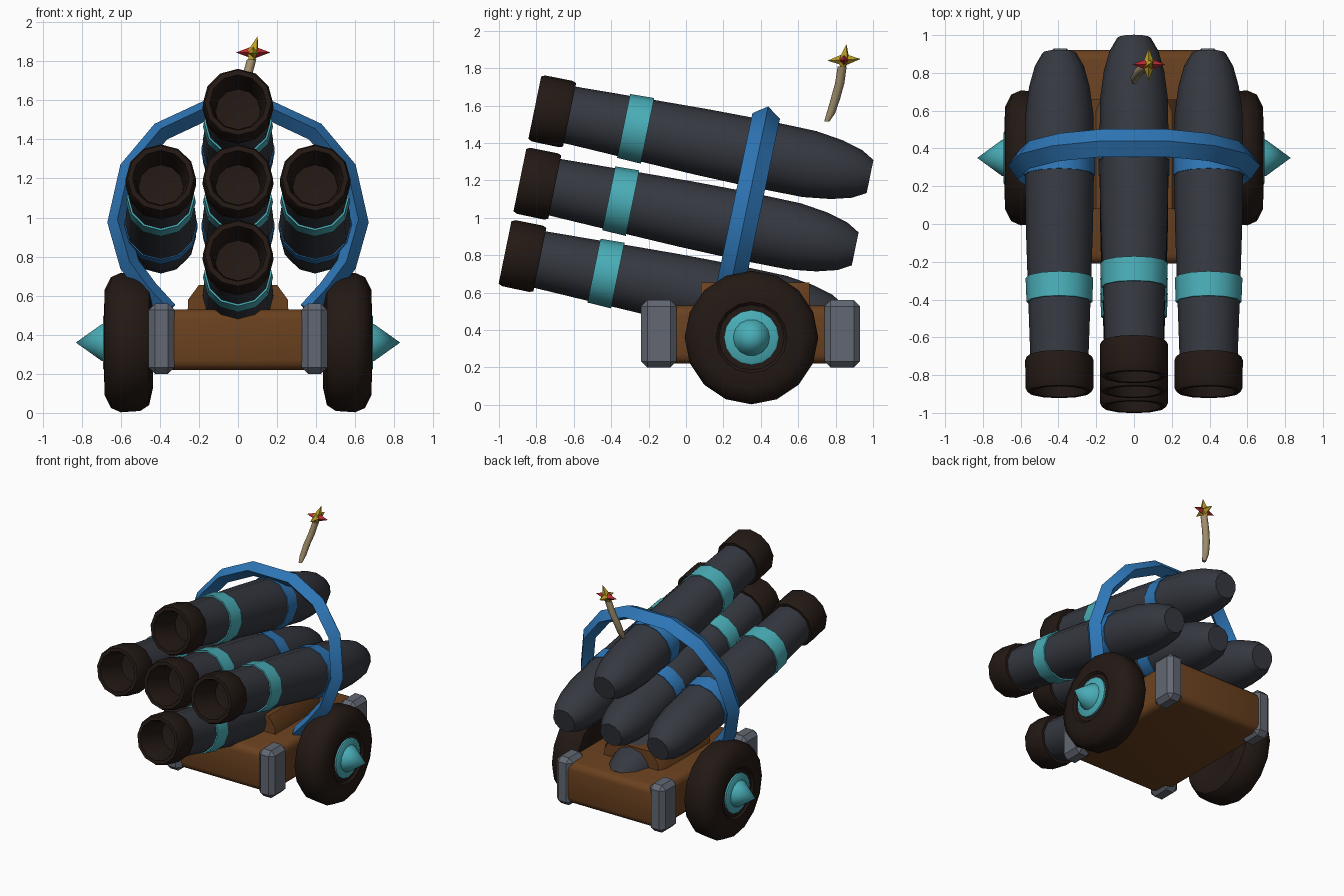
import bpy, bmesh, math
from mathutils import Vector, Matrix

if "Cube" in bpy.data.objects:
    bpy.data.objects.remove(bpy.data.objects["Cube"])


def material(name, rgb):
    m = bpy.data.materials.new(name)
    m.diffuse_color = tuple((c / 255) ** 2.2 for c in rgb) + (1,)
    m.use_nodes = True
    m.node_tree.nodes["Principled BSDF"].inputs["Base Color"].default_value = m.diffuse_color
    return m


IRON = material("iron", (56, 59, 66))
DARK = material("dark", (40, 31, 27))
TEAL = material("teal", (75, 172, 182))
BLUE = material("blue", (50, 118, 182))
WOOD = material("wood", (106, 67, 36))
STEEL = material("steel", (98, 103, 114))
ROPE = material("rope", (165, 145, 110))
GOLD = material("gold", (190, 160, 40))
RED = material("red", (180, 45, 50))


def finish(bm, name, mat, smooth=35):
    bmesh.ops.recalc_face_normals(bm, faces=bm.faces)
    me = bpy.data.meshes.new(name)
    bm.to_mesh(me)
    bm.free()
    ob = bpy.data.objects.new(name, me)
    bpy.context.collection.objects.link(ob)
    me.materials.append(mat)
    if smooth:
        bpy.ops.object.select_all(action='DESELECT')
        ob.select_set(True)
        bpy.context.view_layer.objects.active = ob
        bpy.ops.object.shade_smooth_by_angle(angle=math.radians(smooth))
    return ob


def skin(bm, rings, closed=True):
    """Bridge successive rings of vertices."""
    for a, b in zip(rings, rings[1:]):
        n = len(a)
        for i in range(n):
            j = (i + 1) % n
            bm.faces.new((a[i], a[j], b[j], b[i]))
    if closed:
        bm.faces.new(rings[0])
        bm.faces.new(rings[-1])


def lathe(name, profile, origin, axis, mat, sides=12, closed=False, smooth=35):
    """Turn (distance along axis, radius) pairs around an axis."""
    mtx = Matrix.Translation(origin) @ Vector(axis).to_track_quat('Z', 'Y').to_matrix().to_4x4()
    bm = bmesh.new()
    rings = [[bm.verts.new(mtx @ Vector((r * math.cos(2 * math.pi * i / sides),
                                         r * math.sin(2 * math.pi * i / sides), s)))
              for i in range(sides)] for s, r in profile]
    skin(bm, rings, closed)
    bmesh.ops.remove_doubles(bm, verts=bm.verts, dist=1e-5)
    return finish(bm, name, mat, smooth)


def box(name, lo, hi, mat, bevel, segments):
    lo, hi = Vector(lo), Vector(hi)
    bm = bmesh.new()
    bmesh.ops.create_cube(bm, size=1, matrix=Matrix.Translation((lo + hi) / 2)
                          @ Matrix.Diagonal((*(hi - lo), 1)))
    bmesh.ops.bevel(bm, geom=bm.edges[:], offset=bevel, segments=segments,
                    profile=0.5, affect='EDGES')
    return finish(bm, name, mat, 35)


# Five tilted barrels in a plus arrangement
tilt = math.radians(11.6)
axis = Vector((0, math.cos(tilt), -math.sin(tilt)))
up = Vector((0, math.sin(tilt), math.cos(tilt)))
muzzle = Vector((0, -0.888, 1.202))
step = 0.395
offsets = {"centre": (0, 0), "left": (-1, 0), "right": (1, 0), "top": (0, 1), "bottom": (0, -1)}
for key, (i, j) in offsets.items():
    o = muzzle + Vector((i * step, 0, 0)) + up * (j * step)
    lathe(key + "_barrel", [(.16, .153), (.5, .165), (.9, .178), (1.2, .183), (1.5, .18),
                            (1.65, .16), (1.76, .13), (1.83, .09), (1.83, 0)], o, axis, IRON)
    lathe(key + "_muzzle", [(.24, 0), (.22, .115), (.06, .128), (0, .145), (0, .17), (.02, .18),
                            (.17, .181), (.19, .173), (.19, .14)], o, axis, DARK)
    lathe(key + "_band", [(.485, .15), (.485, .174), (.615, .179), (.615, .15)], o, axis, TEAL)
    lathe(key + "_clamp", [(1.17, .17), (1.17, .188), (1.28, .188), (1.28, .17)], o, axis, BLUE)

# Arch: diamond section swept around the barrels in the tilted plane
half = [(.36, .52), (.46, .63), (.555, .76), (.617, .975), (.555, 1.25), (.395, 1.44), (.17, 1.545)]
path = [Vector((x, .43 - .21 * (1.55 - z), z)) for x, z in half]
path += [Vector((-p.x, p.y, p.z)) for p in reversed(path)]
bm = bmesh.new()
rings = []
for k, p in enumerate(path):
    t = (path[min(k + 1, len(path) - 1)] - path[max(k - 1, 0)]).normalized()
    out = t.cross(axis).normalized()
    rings.append([bm.verts.new(p + out * .052), bm.verts.new(p + axis * .075),
                  bm.verts.new(p - out * .052), bm.verts.new(p - axis * .075)])
skin(bm, rings)
finish(bm, "arch", BLUE, 30)

# Carriage bed, cradle and corner posts
box("carriage_bed", (-.42, -.21, .22), (.42, .92, .53), WOOD, .05, 3)
bm = bmesh.new()
section = [(-.26, .48), (-.255, .58), (-.2, .655), (.2, .655), (.255, .58), (.26, .48)]
skin(bm, [[bm.verts.new((x * w, y, z)) for x, z in section]
          for y, w in ((.08, 1), (.6, 1), (.66, .88))])
finish(bm, "cradle", WOOD, 50)
for sx in (-1, 1):
    for y in (-.24, .74):
        x0, x1 = sorted((sx * .325, sx * .457))
        box("corner_post", (x0, y, .2), (x1, y + .19, .56), STEEL, .033, 1)

# Wheels with spiked hubs, plus the axle
lathe("axle", [(-.5, .06), (.5, .06)], (0, .35, .36), (1, 0, 0), DARK, closed=True)
for sx in (-1, 1):
    c = (0, .35, .36)
    a = (sx, 0, 0)
    lathe("wheel", [(.45, 0), (.45, .2), (.435, .23), (.455, .32), (.5, .35), (.6, .357), (.65, .335),
                    (.683, .27), (.685, .19), (.67, .175), (.67, 0)], c, a, DARK, 16, smooth=40)
    lathe("hub_plate", [(.65, .147), (.682, .147), (.69, .135), (.69, 0)], c, a, TEAL, 16)
    lathe("hub_spike", [(.68, .1), (.7, .095), (.83, 0)], c, a, TEAL, 14, smooth=40)

# Fuse and its spark
pts = [((0, .753, 1.515), .014), ((.005, .775, 1.56), .023), ((.02, .8, 1.64), .025),
       ((.045, .822, 1.72), .025), ((.07, .835, 1.81), .024)]
bm = bmesh.new()
skin(bm, [[bm.verts.new(Vector(p) + Vector((r * math.cos(math.pi * i / 4),
                                            r * math.sin(math.pi * i / 4), 0)))
           for i in range(8)] for p, r in pts])
finish(bm, "fuse", ROPE, 50)
centre = Vector((.078, .845, 1.845))
for name, d, mat in (("spark_upright", (.25, .15, .95), GOLD), ("spark_depth", (0, .98, .05), GOLD),
                     ("spark_cross", (1, 0, 0), RED)):
    d = Vector(d).normalized()
    lathe(name, [(-.088, 0), (0, .033), (.088, 0)], centre, d, mat, 4, smooth=0)
